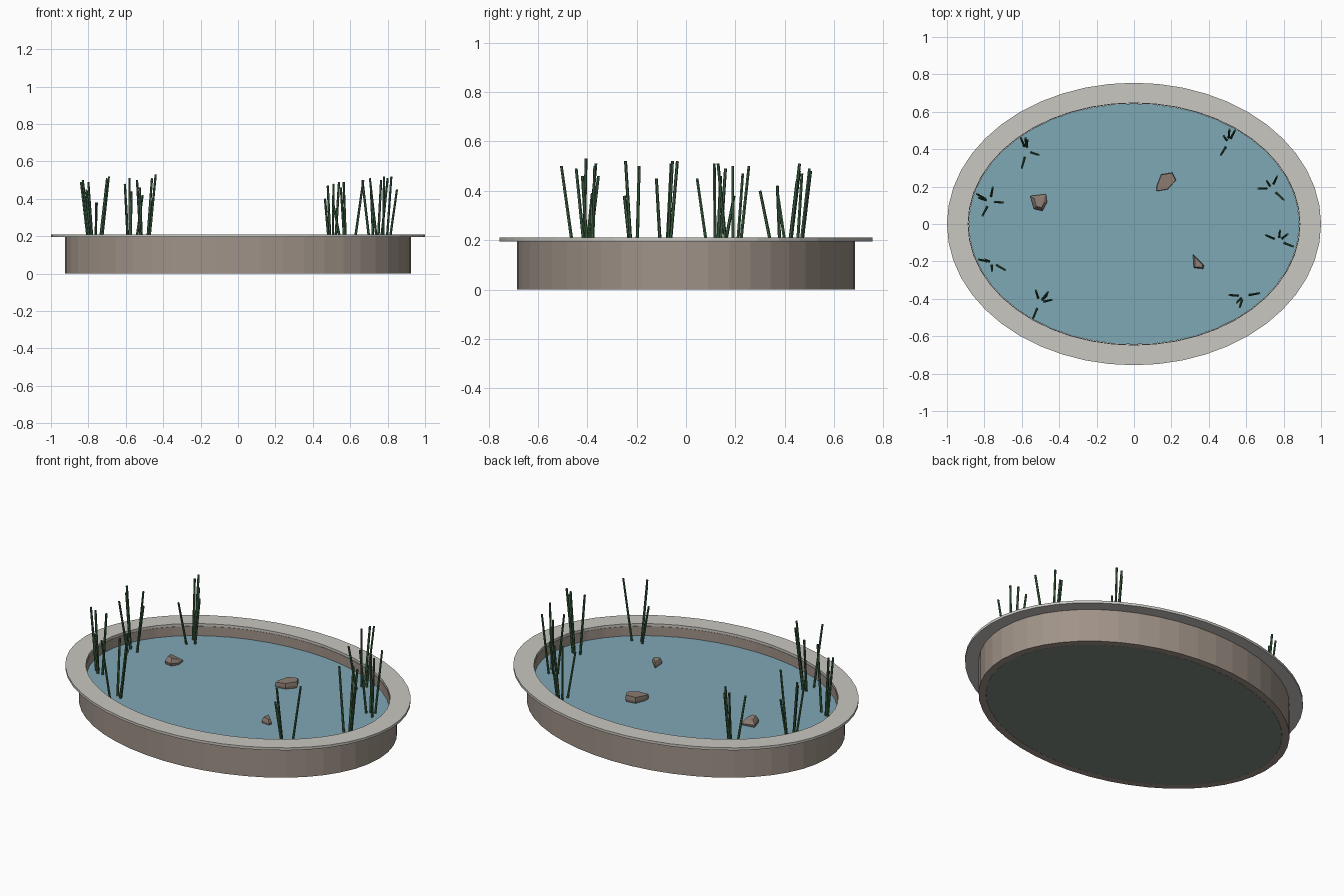
import bpy, bmesh, math
from mathutils import Vector, Matrix

cube = bpy.data.objects.get("Cube")
if cube:
    bpy.data.objects.remove(cube, do_unlink=True)

SIDES = 48
WATER_Z = 0.14


def material(name, rgb):
    """Flat material from 8-bit display colour, converted to linear."""
    color = [(c / 255 / 12.92) if c < 11 else ((c / 255 + 0.055) / 1.055) ** 2.4 for c in rgb] + [1]
    mat = bpy.data.materials.new(name)
    mat.use_nodes = True
    mat.diffuse_color = color
    mat.node_tree.nodes["Principled BSDF"].inputs["Base Color"].default_value = color
    return mat


stone = material("brown wall stone", (160, 147, 136))
coping = material("pale coping", (201, 199, 192))
water_blue = material("water blue", (127, 168, 182))
liner = material("grey green liner", (128, 138, 132))
reed_green = material("reed green", (66, 104, 72))
rock_brown = material("rock brown", (140, 125, 115))


def finish(bm, name, mat):
    bmesh.ops.recalc_face_normals(bm, faces=bm.faces)
    mesh = bpy.data.meshes.new(name)
    bm.to_mesh(mesh)
    bm.free()
    mesh.materials.append(mat)
    obj = bpy.data.objects.new(name, mesh)
    bpy.context.collection.objects.link(obj)
    return obj


def ellipse(bm, rx, ry, z):
    angles = [math.tau * i / SIDES for i in range(SIDES)]
    return [bm.verts.new((rx * math.cos(a), ry * math.sin(a), z)) for a in angles]


def bridge(bm, a, b):
    for i in range(SIDES):
        j = (i + 1) % SIDES
        bm.faces.new((a[i], a[j], b[j], b[i]))


def oval_ring(name, outer, inner, low, high, mat):
    """Elliptical band with a rectangular cross-section."""
    bm = bmesh.new()
    loops = [ellipse(bm, *r, z) for r, z in
             ((outer, low), (outer, high), (inner, high), (inner, low))]
    for i in range(4):
        bridge(bm, loops[i], loops[(i + 1) % 4])
    return finish(bm, name, mat)


def oval_slab(name, radii, low, high, mat):
    bm = bmesh.new()
    bottom, top = ellipse(bm, *radii, low), ellipse(bm, *radii, high)
    bridge(bm, bottom, top)
    bm.faces.new(bottom)
    bm.faces.new(top)
    return finish(bm, name, mat)


# Basin: wall, overhanging rim, floor and water
oval_ring("basin_wall", (0.925, 0.685), (0.885, 0.645), 0, 0.195, stone)
oval_ring("basin_rim", (1, 0.755), (0.887, 0.647), 0.195, 0.21, coping)
oval_slab("basin_floor", (0.884, 0.644), 0, 0.02, liner)
oval_slab("water_surface", (0.884, 0.644), WATER_Z - 0.01, WATER_Z, water_blue)


# Reeds: each clump fans out from its centre
def reed_clump(name, cx, cy, tips):
    bm = bmesh.new()
    for x, y, z in tips:
        tip = Vector((x, y, z))
        base = Vector((cx, cy, WATER_Z - 0.005))
        base.xy = base.xy.lerp(tip.xy, 0.4)
        axis = tip - base
        turn = axis.to_track_quat("Z", "Y").to_matrix().to_4x4()
        bmesh.ops.create_cone(bm, cap_ends=True, segments=6, radius1=0.007, radius2=0.006,
                              depth=axis.length,
                              matrix=Matrix.Translation((base + tip) / 2) @ turn)
    return finish(bm, name, reed_green)


reed_clump("reeds_back_right", -.575, .39, [
    (-.605, .46, .48), (-.58, .46, .51), (-.57, .45, .44), (-.51, .37, .42), (-.6, .3, .4)])
reed_clump("reeds_right_rear", -.77, .12, [
    (-.84, .16, .49), (-.755, .195, .38), (-.7, .115, .51), (-.83, .14, .46), (-.81, .045, .45)])
reed_clump("reeds_right_front", -.76, -.205, [
    (-.83, -.19, .5), (-.8, -.19, .49), (-.76, -.25, .38), (-.69, -.245, .52)])
reed_clump("reeds_front_right", -.505, -.42, [
    (-.54, -.505, .5), (-.525, -.355, .46), (-.46, -.365, .51), (-.44, -.405, .53), (-.465, -.38, .39)])
reed_clump("reeds_back_left", .505, .435, [
    (.54, .5, .49), (.51, .505, .48), (.48, .47, .47), (.465, .37, .4)])
reed_clump("reeds_left_rear", .735, .19, [
    (.665, .19, .5), (.71, .23, .47), (.765, .255, .5), (.8, .13, .51)])
reed_clump("reeds_left_front", .775, -.09, [
    (.705, -.06, .51), (.78, -.035, .52), (.82, -.055, .52), (.85, -.12, .45)])
reed_clump("reeds_front_left", .585, -.385, [
    (.51, -.38, .37), (.565, -.445, .49), (.55, -.42, .46), (.67, -.37, .5)])


# Rocks: angular hulls standing out of the water
def rock(name, outline, height, slope, taper):
    bm = bmesh.new()
    mid = sum((Vector(p) for p in outline), Vector((0, 0))) / len(outline)
    for p in outline:
        top = mid.lerp(Vector(p), taper)
        lift = height + slope * (p[0] - mid.x + p[1] - mid.y)
        bm.verts.new((*p, WATER_Z + 0.4 * lift))
        bm.verts.new((*top, WATER_Z + lift))
        bm.verts.new((*mid.lerp(Vector(p), 0.8), WATER_Z - 0.02))
    hull = bmesh.ops.convex_hull(bm, input=bm.verts)
    loose = {v for v in hull["geom_interior"] + hull["geom_unused"]
             if isinstance(v, bmesh.types.BMVert)}
    bmesh.ops.delete(bm, geom=list(loose), context="VERTS")
    return finish(bm, name, rock_brown)


rock("rock_large", [(.12, .2), (.145, .265), (.205, .275), (.225, .235), (.18, .185), (.12, .175)],
     0.035, 0.05, 0.95)
rock("rock_medium", [(-.555, .15), (-.47, .16), (-.465, .115), (-.49, .07), (-.535, .08)],
     0.035, -0.15, 0.6)
rock("rock_small", [(.315, -.16), (.375, -.22), (.37, -.24), (.32, -.235)],
     0.03, -0.1, 0.7)
